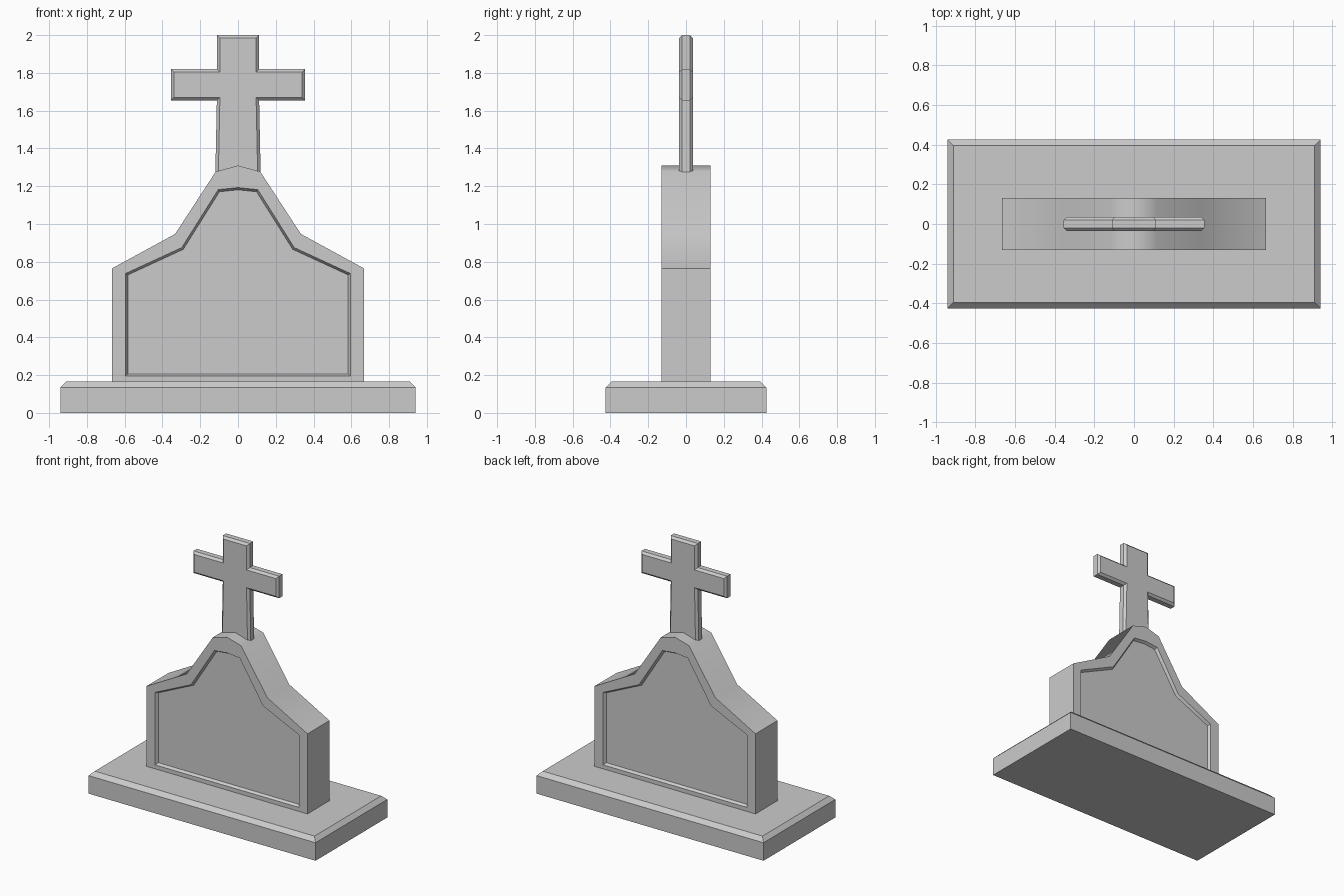
import bpy, bmesh, math
from mathutils import Vector

if "Cube" in bpy.data.objects:
    bpy.data.objects.remove(bpy.data.objects["Cube"])


def mirrored(half):
    """Close a right-hand profile (bottom to top) across x = 0."""
    return half + [(-x, z) for x, z in reversed(half) if x > 0]


def prism(outline, half_depth):
    """Extrude an x-z outline along y; return the bmesh and its front and back faces."""
    bm = bmesh.new()
    front = bm.faces.new([bm.verts.new((x, -half_depth, z)) for x, z in outline])
    back = bm.faces.new([bm.verts.new((x, half_depth, z)) for x, z in reversed(outline)])
    f, b = list(front.verts), list(back.verts)[::-1]
    for i in range(len(f)):
        j = (i + 1) % len(f)
        bm.faces.new((f[j], f[i], b[i], b[j]))
    bmesh.ops.recalc_face_normals(bm, faces=bm.faces)
    return bm, [front, back]


def inset(bm, faces, thickness, depth):
    bmesh.ops.inset_individual(bm, faces=faces, thickness=thickness,
                               depth=depth, use_even_offset=True)


def finish(name, bm):
    mesh = bpy.data.meshes.new(name)
    bm.to_mesh(mesh)
    bm.free()
    obj = bpy.data.objects.new(name, mesh)
    bpy.context.collection.objects.link(obj)
    return obj


# Plinth with chamfered top
bm = bmesh.new()
bmesh.ops.create_cube(bm, size=1)
bmesh.ops.scale(bm, vec=(1.88, 0.85, 0.135), verts=bm.verts)
bmesh.ops.translate(bm, vec=(0, 0, 0.0675), verts=bm.verts)
inset(bm, [f for f in bm.faces if f.normal.z > 0.9], 0.03, 0.03)
finish("plinth", bm)

# Headstone with a recessed panel on both faces
stone = mirrored([(0.667, 0.16), (0.667, 0.765), (0.333, 0.947), (0.118, 1.277), (0, 1.31)])
panel = mirrored([(0.595, 0.195), (0.595, 0.738), (0.298, 0.875), (0.105, 1.182), (0, 1.193)])
bm, sides = prism(stone, 0.13)
inset(bm, sides, 0.05, 0)
for face in sides:
    for v in face.verts:
        v.co.x, v.co.z = min(panel, key=lambda p: (Vector(p) - Vector((v.co.x, v.co.z))).length)
inset(bm, sides, 0.012, -0.02)
headstone = finish("headstone", bm)
bpy.context.view_layer.objects.active = headstone
headstone.select_set(True)
bpy.ops.object.shade_smooth_by_angle(angle=math.radians(42))

# Cross with chamfered front and back edges
cross = mirrored([(0.12, 1.265), (0.112, 1.655), (0.355, 1.655),
                  (0.355, 1.82), (0.112, 1.82), (0.112, 2.0)])
bm, sides = prism(cross, 0.02)
inset(bm, sides, 0.016, 0.016)
finish("cross", bm)
